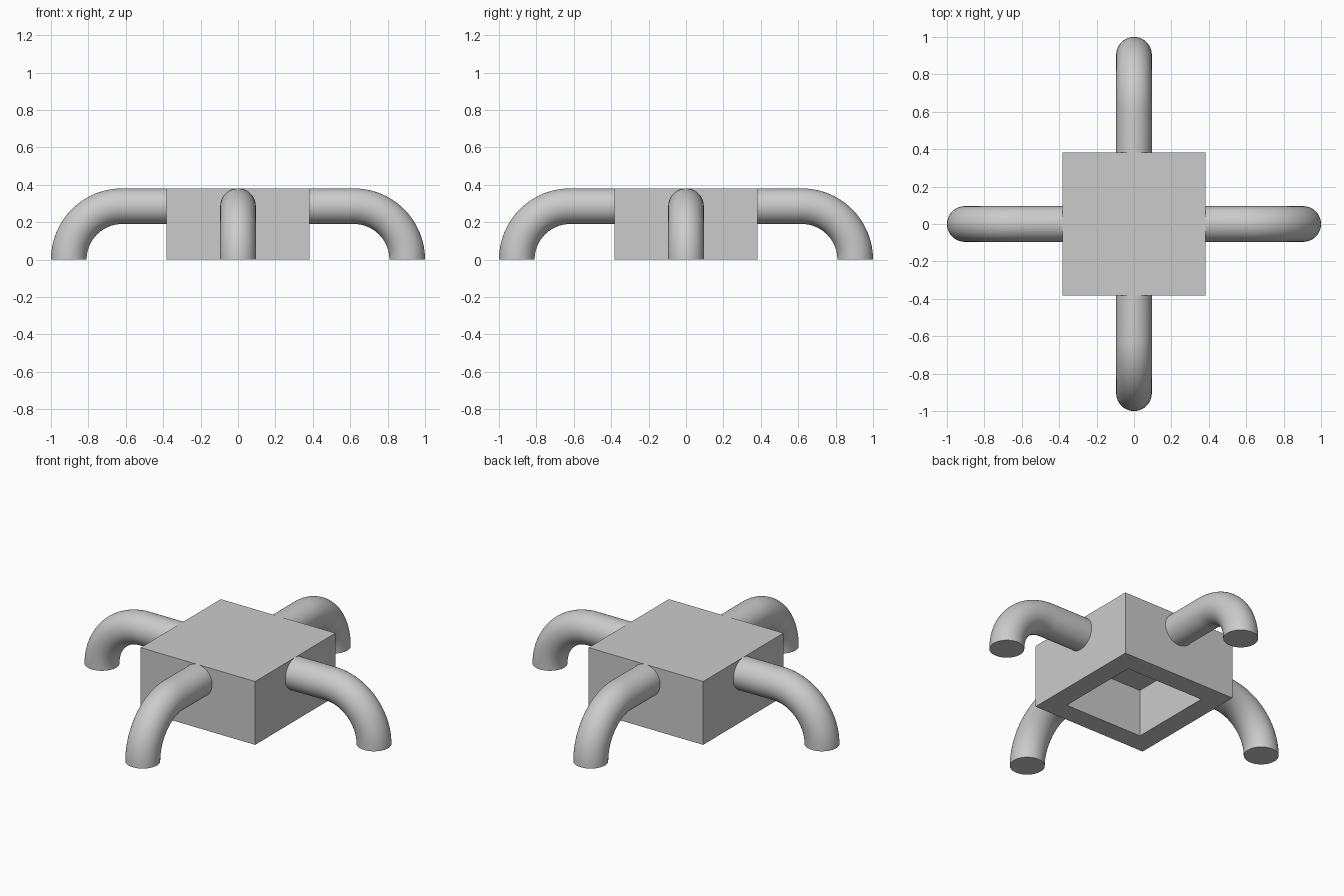
import bpy, bmesh, math
from mathutils import Matrix, Vector

cube = bpy.data.objects.get("Cube")
if cube:
    bpy.data.objects.remove(cube, do_unlink=True)

U = 2 / 21                # module: tube radius
HALF = 4 * U              # half width and height of the hub
BEND = 3 * U              # bend radius of each leg
POCKET = 2.2 * U          # half width of the recess underneath
SEGMENTS = 64

grey = bpy.data.materials.new("light_grey")
grey.use_nodes = True
colour = (0.6, 0.6, 0.6, 1)
grey.diffuse_color = colour
grey.node_tree.nodes["Principled BSDF"].inputs["Base Color"].default_value = colour


def add_object(name, bm):
    bmesh.ops.recalc_face_normals(bm, faces=bm.faces)
    mesh = bpy.data.meshes.new(name)
    bm.to_mesh(mesh)
    bm.free()
    mesh.materials.append(grey)
    obj = bpy.data.objects.new(name, mesh)
    bpy.context.collection.objects.link(obj)
    return obj


# Square hub with a square recess in its underside
bm = bmesh.new()
bmesh.ops.create_cube(bm, size=1, matrix=Matrix.Translation((0, 0, HALF / 2))
                      @ Matrix.Diagonal((2 * HALF, 2 * HALF, HALF, 1)))
bottom = min(bm.faces, key=lambda f: f.calc_center_median().z)
bmesh.ops.inset_region(bm, faces=[bottom], thickness=HALF - POCKET)
opening = bmesh.ops.extrude_discrete_faces(bm, faces=[bottom])["faces"][0]
bmesh.ops.translate(bm, verts=opening.verts, vec=(0, 0, 3 * U))
add_object("hub", bm)


# Tube leg: straight out of the hub, then a quarter bend down to the ground
def add_leg(name, angle):
    start = HALF + 2.5 * U
    path = [(Vector((HALF, 0, BEND)), 0)]
    for i in range(25):
        a = math.pi / 2 * i / 24
        path.append((Vector((start + BEND * math.sin(a), 0, BEND * math.cos(a))), a))
    bm = bmesh.new()
    rings = []
    for centre, a in path:
        outward = Vector((math.sin(a), 0, math.cos(a)))
        ring = []
        for j in range(SEGMENTS):
            t = 2 * math.pi * j / SEGMENTS
            ring.append(bm.verts.new(
                centre + U * (math.cos(t) * outward + math.sin(t) * Vector((0, 1, 0)))))
        rings.append(ring)
    for r, s in zip(rings, rings[1:]):
        for j in range(SEGMENTS):
            k = (j + 1) % SEGMENTS
            bm.faces.new((r[j], r[k], s[k], s[j]))
    bm.faces.new(rings[0])
    bm.faces.new(rings[-1])
    bmesh.ops.rotate(bm, verts=bm.verts, matrix=Matrix.Rotation(angle, 3, "Z"))
    leg = add_object(name, bm)
    bpy.ops.object.select_all(action="DESELECT")
    leg.select_set(True)
    bpy.context.view_layer.objects.active = leg
    bpy.ops.object.shade_smooth_by_angle(angle=math.radians(35))


for i, side in enumerate(("left", "back", "right", "front")):
    add_leg(side + "_leg", i * math.pi / 2)
